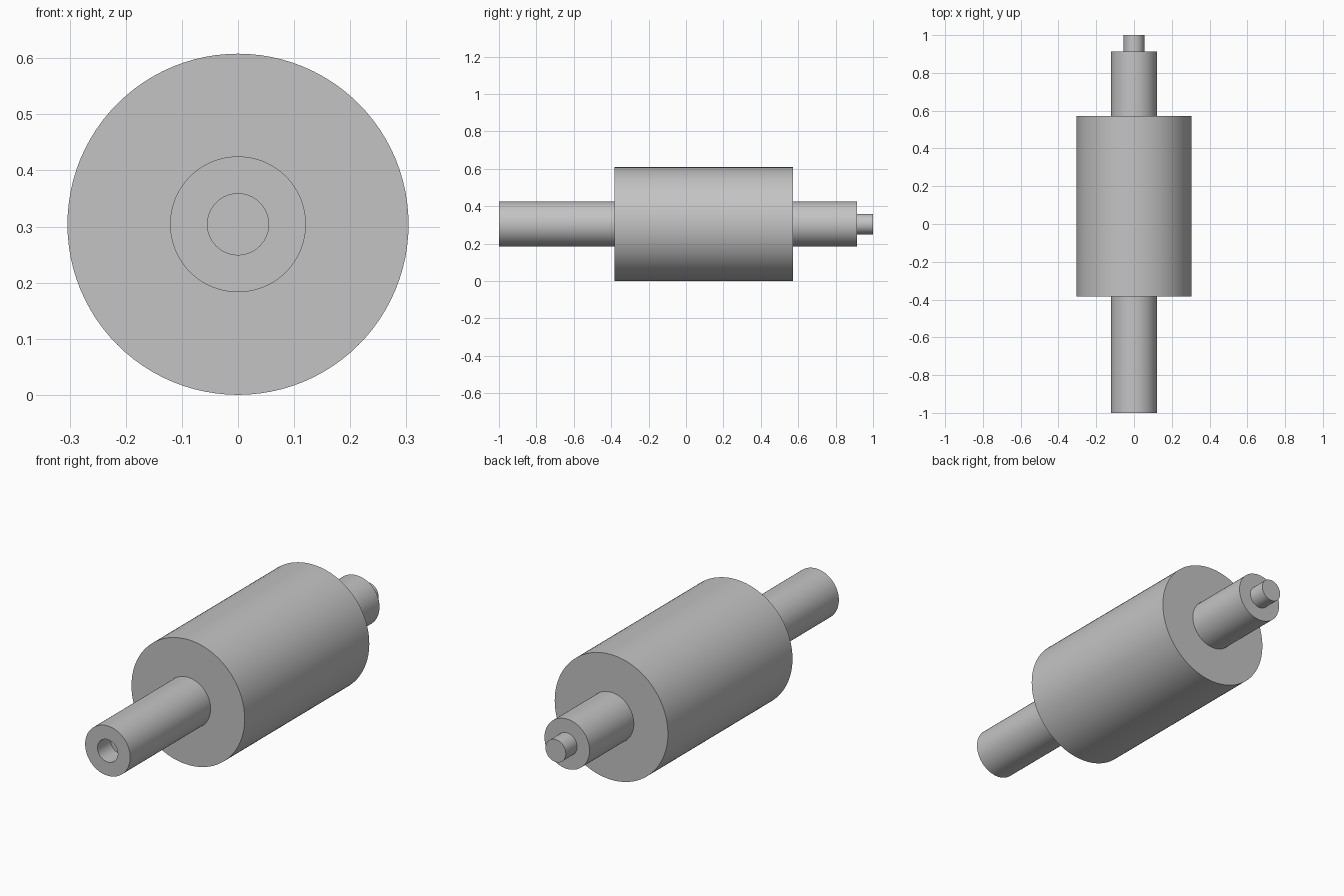
import bpy
import math

if "Cube" in bpy.data.objects:
    bpy.data.objects.remove(bpy.data.objects["Cube"])

AXIS_Z = 0.304   # height of the roller axis
SEGMENTS = 96

steel = bpy.data.materials.new("light_grey")
steel.diffuse_color = (0.55, 0.55, 0.55, 1.0)
steel.use_nodes = True
steel.node_tree.nodes["Principled BSDF"].inputs["Base Color"].default_value = steel.diffuse_color


def lathe(name, profile):
    """Revolve (y, radius) points about the roller axis; radius 0 closes an end."""
    verts, faces, rings = [], [], []
    for y, r in profile:
        count = SEGMENTS if r > 0 else 1
        rings.append(range(len(verts), len(verts) + count))
        for i in range(count):
            a = 2 * math.pi * i / SEGMENTS
            verts.append((r * math.cos(a), y, AXIS_Z + r * math.sin(a)))
    for a, b in zip(rings, rings[1:]):
        for i in range(SEGMENTS):
            j = (i + 1) % SEGMENTS
            if len(a) == 1:
                faces.append((a[0], b[i], b[j]))
            elif len(b) == 1:
                faces.append((a[j], a[i], b[0]))
            else:
                faces.append((a[i], b[i], b[j], a[j]))
    mesh = bpy.data.meshes.new(name)
    mesh.from_pydata(verts, [], faces)
    mesh.materials.append(steel)
    obj = bpy.data.objects.new(name, mesh)
    bpy.context.collection.objects.link(obj)
    bpy.ops.object.select_all(action='DESELECT')
    obj.select_set(True)
    bpy.context.view_layer.objects.active = obj
    bpy.ops.object.shade_smooth_by_angle(angle=math.radians(30))
    return obj


# One turned piece: blind socket, front shaft, drum, rear shaft, end pin
lathe("stepped_roller", [
    (-0.90, 0), (-0.90, 0.0545), (-1.0, 0.0545),
    (-1.0, 0.121), (-0.383, 0.121),
    (-0.383, 0.304), (0.573, 0.304),
    (0.573, 0.121), (0.913, 0.121),
    (0.913, 0.0545), (1.0, 0.0545), (1.0, 0),
])
